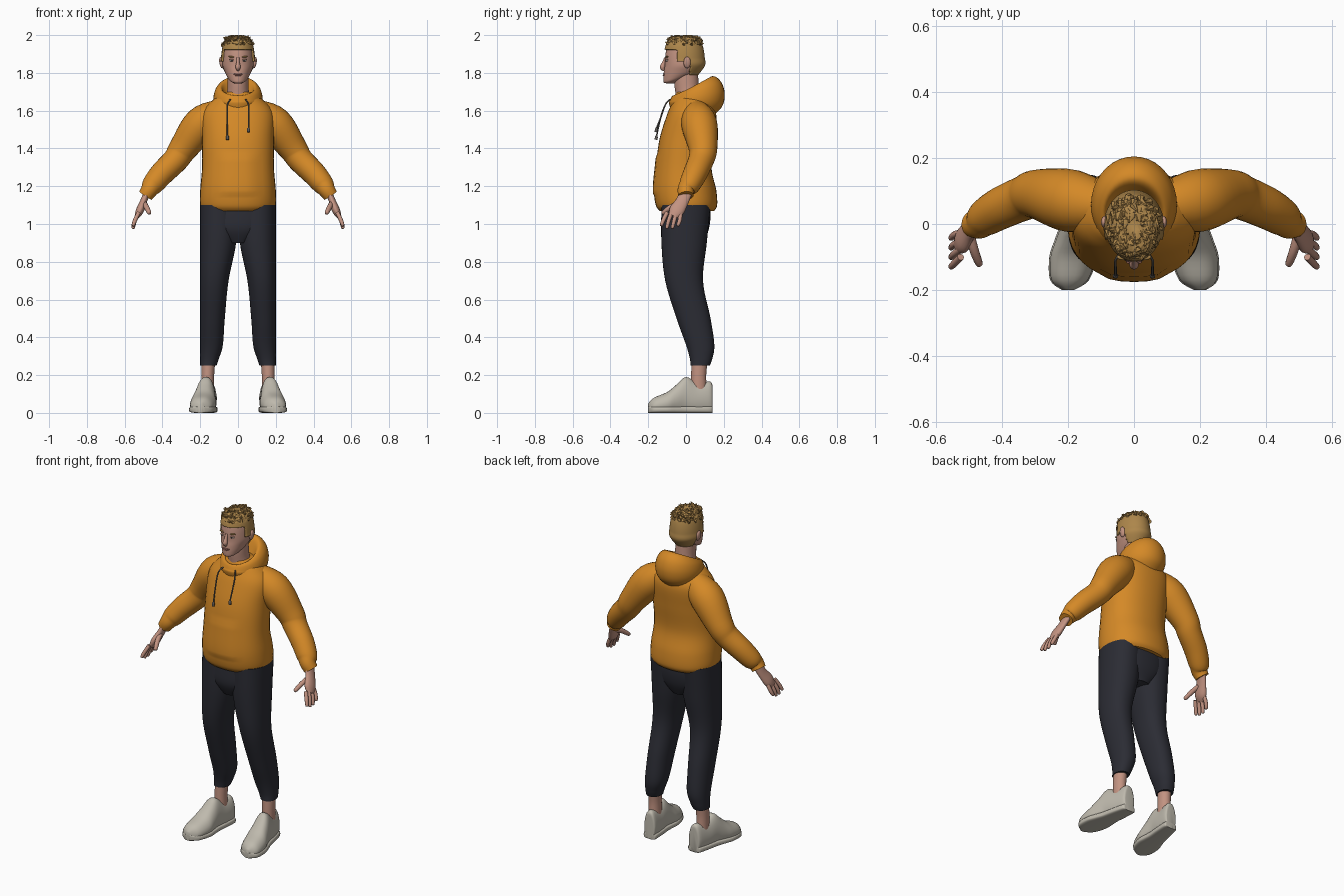
import bpy, bmesh, math, random
from mathutils import Vector, Matrix

random.seed(4)
cube = bpy.data.objects.get("Cube")
if cube:
    bpy.data.objects.remove(cube, do_unlink=True)


def material(name, *rgb):
    mat = bpy.data.materials.new(name)
    mat.use_nodes = True
    mat.diffuse_color = (*rgb, 1)
    shader = next(node for node in mat.node_tree.nodes if node.type == 'BSDF_PRINCIPLED')
    shader.inputs["Base Color"].default_value = (*rgb, 1)
    return mat


fleece = material("orange fleece", .66, .25, .02)
navy = material("dark trousers", .024, .025, .034)
skin = material("skin", .54, .29, .22)
sandy = material("sandy hair", .42, .24, .07)
off_white = material("off white shoe", .52, .49, .42)
grey = material("grey cord", .11, .1, .09)
lip_pink = material("lip pink", .4, .17, .14)
eye_white = material("eye white", .6, .55, .5)
dark = material("iris", .03, .03, .03)


def finish(name, bm, mat, mirror=False):
    bmesh.ops.recalc_face_normals(bm, faces=bm.faces)
    mesh = bpy.data.meshes.new(name)
    bm.to_mesh(mesh)
    bm.free()
    mesh.materials.append(mat)
    mesh.shade_smooth()
    mesh.set_sharp_from_angle(angle=math.radians(50))
    part = bpy.data.objects.new(name, mesh)
    bpy.context.collection.objects.link(part)
    if mirror:
        part.modifiers.new("mirror", 'MIRROR').use_mirror_merge = False
    return part


def smooth_rows(rows, steps):
    """Pass a smooth curve through rows of section measurements."""
    last = len(rows) - 1
    result = []
    for i in range(last):
        start, end = Vector(rows[i]), Vector(rows[i + 1])
        slope_in = (end - Vector(rows[max(i - 1, 0)])) / 2
        slope_out = (Vector(rows[min(i + 2, last)]) - start) / 2
        for step in range(steps):
            t = step / steps
            ease = t * t * (3 - 2 * t)
            result.append(start.lerp(end, ease) + slope_in * (t * (1 - t) ** 2)
                          - slope_out * (t * t * (1 - t)))
    return result + [Vector(rows[last])]


def loft(bm, sections, segments=36, power=1, taper=0):
    """Skin closed sections, each given as centre, half axis across, half axis up."""
    def bulge(value):
        return math.copysign(abs(value) ** power, value)

    rings = []
    for centre, across, up in sections:
        ring = []
        for k in range(segments):
            angle = math.tau * k / segments
            rise = bulge(math.sin(angle))
            width = bulge(math.cos(angle)) * (1 - taper * max(0, rise))
            ring.append(bm.verts.new(centre + across * width + up * rise))
        rings.append(ring)
    for lower, upper in zip(rings, rings[1:]):
        for k in range(segments):
            j = (k + 1) % segments
            bm.faces.new((lower[k], lower[j], upper[j], upper[k]))
    bm.faces.new(rings[0])
    bm.faces.new(rings[-1])
    return bm


def stack(rows, outer=None, power=1, steps=6, segments=36):
    """Level sections: height, half width, front, back and optional lean.
    With outer given, the outer side of a paired part stays at that x."""
    rows = [row if len(row) > 4 else (*row, 0) for row in rows]
    sections = []
    for z, width, front, back, lean in smooth_rows(rows, steps):
        x = outer - width if outer else 0
        sections.append((Vector((x, (front + back) / 2, z)), Vector((width, 0, 0)),
                         Vector((0, (back - front) / 2, lean))))
    return loft(bmesh.new(), sections, segments, power)


def tube(bm, rows, depth=1, segments=20, steps=5):
    """Round limb along a path: x, y, z, radius; depth widens it front to back."""
    rows = smooth_rows(rows, steps)
    points = [row.to_3d() for row in rows]
    sections = []
    for i, row in enumerate(rows):
        ahead = points[min(i + 1, len(points) - 1)]
        along = (ahead - points[max(i - 1, 0)]).normalized()
        across = along.cross(Vector((0, 1, 0))).normalized()
        sections.append((points[i], across * row[3], across.cross(along) * row[3] * depth))
    return loft(bm, sections, segments)


def blob(name, position, size, mat, mirror=False, tilt=0):
    bm = bmesh.new()
    shape = (Matrix.Translation(position) @ Matrix.Rotation(tilt, 4, 'Y')
             @ Matrix.Diagonal((*size, 1)))
    bmesh.ops.create_uvsphere(bm, u_segments=20, v_segments=12, radius=1, matrix=shape)
    finish(name, bm, mat, mirror)


# Hoodie body with a gathered hem and a slightly raised front pocket
bm = stack([(1.07, .18, -.14, .15), (1.1, .2, -.16, .165), (1.18, .2, -.17, .16),
            (1.3, .19, -.16, .135), (1.45, .19, -.14, .15), (1.58, .19, -.1, .16),
            (1.65, .14, -.07, .13), (1.7, .07, -.05, .09)], power=.9)
for vert in bm.verts:
    x, y, z = vert.co
    if y < 0 and 1.16 < z < 1.37 and abs(x) < .1:
        vert.co.y -= .006
finish("hoodie_body", bm, fleece)

# Sleeves, gathered above the cuffs
sleeve = [(.08, .05, 1.6, .065), (.19, .07, 1.53, .095), (.29, .09, 1.4, .076),
          (.33, .08, 1.34, .068), (.4, .05, 1.27, .064), (.45, .02, 1.21, .057),
          (.47, 0, 1.18, .045), (.49, 0, 1.15, .04)]
finish("sleeves", tube(bmesh.new(), sleeve, segments=28), fleece, True)

# Hood lying on the back, rolled over at the rim
finish("hood", stack([
    (1.58, .1, -.08, .13, -.02), (1.63, .125, -.09, .19, -.01), (1.67, .13, -.085, .205, .015),
    (1.71, .12, -.075, .19, .035), (1.73, .1, -.065, .155, .05), (1.72, .085, -.055, .12, .05),
    (1.67, .07, -.045, .08, .02)]), fleece)

# Drawstrings with end tips
for name, side, end in (("left_drawstring", 1, 1.51), ("right_drawstring", -1, 1.47)):
    x, thin, thick = side * .056, .004, .008
    bm = tube(bmesh.new(), [(side * .04, -.085, 1.66, thin), (x, -.11, 1.63, thin),
                            (x, -.135, 1.56, thin), (x, -.155, end, thin)], segments=8)
    tube(bm, [(x, -.155, end, thin), (x, -.157, end - thick, thick),
              (x, -.158, end - thick * 3, thick)], segments=10)
    finish(name, bm, grey)

# Trousers: seat and two legs
finish("trouser_seat", stack([(1.13, .19, -.12, .12), (1.05, .195, -.13, .13),
                              (.97, .17, -.13, .12), (.9, .07, -.1, .09)], power=.9), navy)
finish("trouser_legs", stack([
    (1.1, .1, -.13, .13), (.9, .095, -.13, .11), (.7, .075, -.11, .09), (.5, .065, -.05, .13),
    (.36, .06, 0, .15), (.29, .05, .02, .14), (.25, .043, .024, .126)],
    outer=.2, power=.9), navy, True)

# Ankles
finish("ankles", stack([(.12, .034, .025, .11), (.2, .034, .027, .107), (.28, .037, .03, .115)],
                       outer=.194), skin, True)


# Shoes, toes turned outwards: distance along y, half width, height
def shoe(rows, power, taper):
    sections = []
    for y, width, height in smooth_rows(rows, 4):
        centre = Vector((.17 - y * .15, y, height / 2))
        sections.append((centre, Vector((width, 0, 0)), Vector((0, 0, height / 2))))
    return loft(bmesh.new(), sections, 28, power, taper)


upper = [(.14, .025, .13), (.13, .038, .165), (.06, .046, .16), (0, .05, .19), (-.05, .06, .15),
         (-.1, .068, .11), (-.17, .055, .08), (-.2, .015, .05)]
sole = [(y, width + .004, .035) for y, width, height in upper]
finish("shoes", shoe(upper, .75, .25), off_white, True)
finish("shoe_soles", shoe(sole, .5, 0), off_white, True)

# Hands: flat palm, four fanned fingers and a thumb
bm = tube(bmesh.new(), [(.48, 0, 1.17, .018), (.5, -.02, 1.12, .018), (.52, -.05, 1.07, .021),
                        (.535, -.07, 1.04, .012)], depth=1.9)


def digit(root, knuckle, tip, radius):
    path = [(*root, radius), (*knuckle, radius), (*tip, radius * .8)]
    closing = Vector(tip) + (Vector(tip) - Vector(knuckle)) * .15
    tube(bm, path + [(*closing, radius * .3)], segments=10, steps=3)


for i in range(4):
    y = -.1 + .024 * i
    fan = .005 * i
    digit((.526, y, 1.06), (.545, y - .02 + fan, 1.02),
          (.555, y - .03 + fan, .975 + .012 * abs(i - 1.5)), .011)
digit((.497, -.035, 1.11), (.485, -.08, 1.09), (.47, -.12, 1.06), .014)
finish("hands", bm, skin, True)

# Neck
finish("neck", stack([(1.65, .075, -.05, .08, .01), (1.7, .058, -.055, .068, .015),
                      (1.77, .055, -.062, .064, .02), (1.82, .055, -.06, .06)]), skin)


# Head: jaw sections below a domed skull
def skull(grow):
    rows = []
    for k in range(7):
        angle = math.radians(88) * k / 6
        scale = math.cos(angle) ** .4
        depth = (.102 + grow) * scale
        rows.append((1.84 + (.145 + grow) * math.sin(angle), (.082 + grow) * scale,
                     -.01 - depth, -.01 + depth))
    return rows


jaw = [(1.745, .02, -.105, -.06), (1.76, .043, -.118, -.01, .01), (1.785, .06, -.12, .05, .01),
       (1.81, .072, -.117, .075)]
finish("head", stack(jaw + skull(0)), skin)

# Cropped hair shell, trimmed to the hairline
bm = stack([(1.79, .066, -.1, .066)] + skull(.009), steps=8, segments=72)


def below_hairline(face):
    centre = face.calc_center_median()
    if centre.y < -.05:
        return centre.z < 1.925
    return centre.z < (1.86 if centre.y < .022 else 1.79)


bald = [face for face in bm.faces if below_hairline(face)]
bmesh.ops.delete(bm, geom=bald, context='FACES')
crown = [vert for vert in bm.verts if vert.co.z > 1.95]
for vert in crown:
    vert.co += Vector([random.uniform(-.003, .003) for axis in range(3)])
roots = [vert.co.copy() for vert in crown]
shell = finish("hair", bm, sandy).modifiers.new("thickness", 'SOLIDIFY')
shell.thickness = .011

# Short tufts over the crown
bm = bmesh.new()
for root in random.sample(roots, 90):
    lean = Vector((root.x * 6 + random.uniform(-.6, .6), random.uniform(-1.2, .2), .5))
    turn = lean.to_track_quat('Z', 'Y').to_matrix().to_4x4()
    bmesh.ops.create_cone(bm, segments=6, radius1=.012, radius2=.002, depth=.026,
                          cap_ends=True, matrix=Matrix.Translation(root) @ turn)
for vert in bm.verts:
    vert.co.z = min(vert.co.z, 2)
finish("hair_tufts", bm, sandy)

# Face
finish("nose", tube(bmesh.new(), [(0, -.108, 1.88, .007), (0, -.117, 1.855, .009),
                                  (0, -.124, 1.83, .014), (0, -.115, 1.812, .006)]), skin)
blob("ears", (.088, .006, 1.855), (.011, .019, .031), skin, True, .15)
blob("upper_lip", (0, -.115, 1.794), (.024, .008, .004), lip_pink)
blob("lower_lip", (0, -.115, 1.787), (.02, .009, .004), lip_pink)
blob("eyes", (.032, -.1, 1.864), (.013, .008, .005), eye_white, True)
blob("irises", (.032, -.106, 1.864), (.005, .003, .004), dark, True)
blob("eyelids", (.032, -.1, 1.87), (.015, .009, .004), skin, True)
blob("eyebrows", (.034, -.1, 1.885), (.018, .009, .004), sandy, True, -.08)
